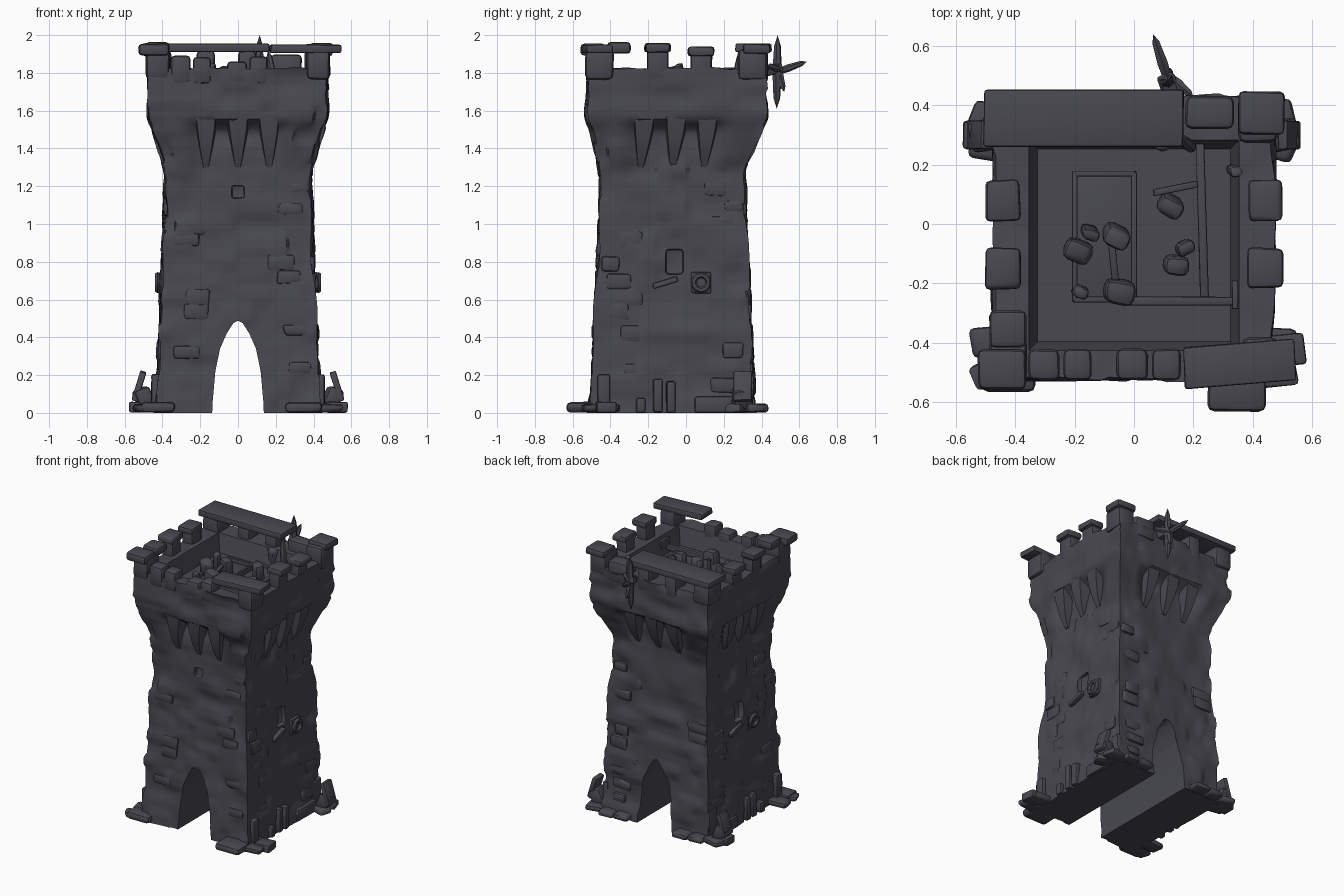
import bpy, bmesh, math, random
from mathutils import Vector, Matrix, Euler, noise

random.seed(4)
old = bpy.data.objects.get("Cube")
if old:
    bpy.data.objects.remove(old, do_unlink=True)

stone = bpy.data.materials.new("dark slate stone")
stone.use_nodes = True
colour = (0.065, 0.065, 0.08, 1)
stone.diffuse_color = colour
stone.node_tree.nodes["Principled BSDF"].inputs["Base Color"].default_value = colour
WALL = [(0, .435), (.1, .428), (.6, .408), (1, .388), (1.3, .382), (2, .382)]


def make(name, bm):
    bmesh.ops.recalc_face_normals(bm, faces=bm.faces)
    me = bpy.data.meshes.new(name)
    bm.to_mesh(me)
    bm.free()
    me.materials.append(stone)
    ob = bpy.data.objects.new(name, me)
    bpy.context.collection.objects.link(ob)
    return ob


def block(name, loc, size, rot=(0, 0, 0), jitter=.08, round_off=.2):
    """Worn stone or timber: a jittered, bevelled box."""
    bm = bmesh.new()
    bmesh.ops.create_cube(bm, size=1)
    for v in bm.verts:
        for i in range(3):
            v.co[i] *= size[i] * (1 - random.uniform(0, jitter))
    bmesh.ops.bevel(bm, geom=bm.edges[:], offset=min(size) * round_off, segments=2,
                    affect='EDGES', profile=.5)
    bm.transform(Matrix.Translation(loc) @ Euler(rot).to_matrix().to_4x4())
    return make(name, bm)


def span(name, x, y, z, **kw):
    """Block given by its extents."""
    ends = (x, y, z)
    return block(name, [(a + b) / 2 for a, b in ends], [b - a for a, b in ends], **kw)


def spindle(name, a, b, radius, sides=6):
    """Pointed blade or spike between two points."""
    a, b = Vector(a), Vector(b)
    bm = bmesh.new()
    bmesh.ops.create_uvsphere(bm, u_segments=sides, v_segments=4, radius=1)
    bm.transform(Matrix.Translation((a + b) / 2)
                 @ (b - a).to_track_quat('Z', 'Y').to_matrix().to_4x4()
                 @ Matrix.Diagonal((radius, radius, (b - a).length / 2, 1)))
    return make(name, bm)


def half_width(z):
    for (z0, w0), (z1, w1) in zip(WALL, WALL[1:]):
        if z <= z1:
            return w0 + (w1 - w0) * (z - z0) / (z1 - z0)


def clamp(v):
    return max(0, min(1, v))


def flare_rise(z):
    return clamp((z - 1.27) / .28)


def centre_y(z):
    return -.072 + .022 * flare_rise(z)


def on_side(k, u, out):
    """Direction (along, outward) of one of four sides as x, y."""
    return [(u, -out), (out, u), (-u, out), (-out, -u)][k]


# Tower body: square loft with coursed stone relief and a hollow top
N, LEVELS, TOP = 34, 68, 1.825
bm = bmesh.new()
rings = []
for j in range(LEVELS + 3):
    z = min(j, LEVELS) * TOP / LEVELS
    ring = []
    for k in range(4):
        for i in range(N):
            t = -1 + 2 * i / N
            ux, uy = on_side(k, t, 1)
            if j > LEVELS:
                w = .355 if j == LEVELS + 1 else .325
                p = (ux * w, uy * w - .072, TOP - .005 if j == LEVELS + 1 else 1.69)
            else:
                rise = flare_rise(z)
                corner = clamp((abs(t) - .45) / .2)
                flare = .088 * (corner * rise + (1 - corner) * clamp((rise - .8) / .2))
                lip = .012 * clamp(1 - abs(z - 1.6) / .08)
                row = int(z / .095)
                col = math.floor((t * .4 + row % 2 * .08) / .17)
                brick = random.Random(k * 999 + row * 37 + col).uniform(-.009, .009)
                rough = noise.noise(Vector((ux * 2.5, uy * 2.5, z * 6))) * .016
                w = half_width(z) + flare + lip + brick + rough
                sag = noise.noise(Vector((ux * 4, uy * 4, 9))) * .02 if j == LEVELS else 0
                p = (ux * w, centre_y(z) + uy * w, z + sag)
            ring.append(bm.verts.new(p))
    rings.append(ring)
for a, b in zip(rings, rings[1:]):
    for i in range(4 * N):
        n = (i + 1) % (4 * N)
        bm.faces.new((a[i], a[n], b[n], b[i]))
bm.faces.new(rings[0])
bm.faces.new(rings[-1])
body = make("tower_body", bm)

# Cutters: arched passage, wall niches
half_arch = [(.14, -.1), (.135, .05), (.12, .22), (.095, .34), (.06, .42), (.025, .475)]
outline = half_arch + [(0, .488)] + [(-x, z) for x, z in reversed(half_arch)]
bm = bmesh.new()
face = bm.faces.new([bm.verts.new((x, -1, z)) for x, z in outline])
ext = bmesh.ops.extrude_face_region(bm, geom=[face])
bmesh.ops.translate(bm, vec=(0, 2, 0), verts=[v for v in ext["geom"] if isinstance(v, bmesh.types.BMVert)])
cutters = [make("passage_cutter", bm)]
for x, y, z, size in ((.41, -.06, .8, (.1, .1, .14)), (-.41, -.04, .8, (.1, .1, .14)),
                      (0, -.46, 1.17, (.07, .06, .07))):
    cutters.append(block("niche_cutter", (x, y, z), size))
for c in cutters:
    mod = body.modifiers.new("cut", 'BOOLEAN')
    mod.operation, mod.object, mod.solver = 'DIFFERENCE', c, 'EXACT'
bpy.context.view_layer.update()
cut_mesh = bpy.data.meshes.new_from_object(body.evaluated_get(bpy.context.evaluated_depsgraph_get()))
body.modifiers.clear()
body.data = cut_mesh
for c in cutters:
    bpy.data.objects.remove(c, do_unlink=True)

# Corbels: tapering teeth below the overhang on every side
for k in range(4):
    for c in (-.17, 0, .165):
        bm = bmesh.new()
        loops = []
        for z, w, out in ((1.3, .018, .385), (1.38, .036, .425), (1.48, .055, .455), (1.58, .07, .47)):
            loop = []
            for u, o in ((-w, .34), (w, .34), (w * .75, out), (-w * .75, out)):
                x, y = on_side(k, c + u, o)
                loop.append(bm.verts.new((x, y + centre_y(z), z)))
            loops.append(loop)
        for a, b in zip(loops, loops[1:]):
            for i in range(4):
                bm.faces.new((a[i], a[i - 1], b[i - 1], b[i]))
        bm.faces.new(loops[0])
        bm.faces.new(loops[-1])
        make("corbel", bm)

# Slightly protruding wall stones
for k in range(4):
    for n in range(12):
        z = .14 + n * .095 + random.uniform(-.02, .02)
        u = random.choice((-1, 1)) * random.uniform(.2, .33)
        x, y = on_side(k, u, half_width(z) - .018)
        block("wall_stone", (x, y + centre_y(z), z), (random.uniform(.1, .18), .055, random.uniform(.06, .11)),
              rot=(0, 0, k * math.pi / 2), jitter=.2, round_off=.3)

# Side merlons with cap stones, on both sides
for s in (-1, 1):
    for y0, y1, top in ((-.21, -.09, 1.96), (.02, .14, 1.94)):
        span("side_merlon", sorted((s * .385, s * .48)), (y0, y1), (1.76, top - .02), jitter=.12)
        span("side_merlon_cap", sorted((s * .38, s * .505)), (y0 - .015, y1 + .015), (top - .055, top),
             jitter=.15, round_off=.3)
    span("front_corner_merlon", sorted((s * .36, s * .49)), (-.535, -.38), (1.76, 1.93))
    span("back_corner_merlon", sorted((s * .35, s * .49)), (.27, .435), (1.76, 1.93))
span("front_corner_cap", (-.53, -.36), (-.56, -.42), (1.89, 1.955), round_off=.3)
span("front_corner_cap", (-.49, -.36), (-.42, -.29), (1.9, 1.965), round_off=.3)
span("back_corner_cap", (.35, .51), (.3, .45), (1.9, 1.955), round_off=.3)
# Front and back merlons, with long lintel slabs
for x0, x1 in ((-.36, -.25), (-.24, -.14), (-.06, .05), (.06, .16)):
    span("front_merlon", (x0, x1), (-.53, -.42), (1.74, 1.89 + random.uniform(-.03, .02)))
for x0, x1 in ((-.22, -.12), (0, .1)):
    span("back_merlon", (x0, x1), (.3, .43), (1.74, 1.92))
span("back_low_merlon", (.17, .34), (.32, .435), (1.74, 1.9))
span("front_lintel", (.16, .55), (-.545, -.4), (1.905, 1.95), rot=(0, 0, .08))
span("back_lintel", (-.51, .17), (.26, .455), (1.91, 1.955), jitter=.02)

# Roof deck: hatch, beams and debris
span("hatch", (-.2, 0), (-.25, .17), (1.68, 1.705), jitter=.02)
for x in (-.2, 0):
    span("hatch_rail", (x - .01, x + .01), (-.26, .18), (1.69, 1.73))
for y in (.17, -.255):
    span("hatch_rail", (-.21, .01), (y - .01, y + .01), (1.69, 1.73))
span("long_beam", (.215, .245), (-.27, .3), (1.69, 1.75), rot=(.05, 0, .03))
span("cross_beam", (-.03, .35), (-.275, -.245), (1.71, 1.75))
span("end_post", (.33, .355), (-.29, -.19), (1.69, 1.8))
for x, y, sx, sz in ((.12, .06, .1, .14), (.14, -.14, .1, .12), (.17, -.08, .07, .1),
                     (-.06, -.04, .1, .17), (-.05, -.23, .12, .15), (-.19, -.09, .11, .14),
                     (-.15, -.03, .06, .18), (.34, .18, .05, .16), (-.18, -.23, .06, .1),
                     (.09, .28, .08, .16)):
    block("debris", (x, y, 1.68 + sz / 2), (sx, sx * .75, sz),
          rot=(.1, .1, random.uniform(-.6, .6)), jitter=.25, round_off=.3)
block("fallen_plank", (-.07, -.12, 1.78), (.025, .2, .02), rot=(.2, 0, .1))
block("broken_plank", (.14, .12, 1.77), (.16, .025, .025), rot=(0, .2, .2))
spindle("deck_spike", (.2, .25, 1.68), (.16, .29, 1.92), .022)

# Broken blades hanging off the back
spindle("upright_blade", (.11, .48, 1.61), (.115, .485, 2.0), .026)
spindle("outward_blade", (.13, .44, 1.79), (.065, .64, 1.86), .02)
spindle("short_blade", (.12, .52, 1.7), (.1, .47, 1.88), .022)
spindle("side_blade", (.2, .43, 1.84), (.09, .52, 1.81), .02)
block("blade_mount", (.12, .46, 1.82), (.06, .1, .05), rot=(.3, .2, .4))

# Iron rings beside the side niches
for s, y in ((1, .08), (-1, -.18)):
    bpy.ops.mesh.primitive_torus_add(major_segments=10, minor_segments=6, major_radius=.04,
                                     minor_radius=.016, location=(s * .425, y, .69),
                                     rotation=(0, math.pi / 2, 0))
    ring = bpy.context.object
    ring.name = "wall_ring"
    ring.data.materials.append(stone)
    block("ring_mount", (s * .395, y, .69), (.05, .11, .12))
    block("niche_sill", (s * .4, y - s * .19, .69), (.05, .14, .03), rot=(s * .3, 0, 0))

# Rubble round the foot, leaving the passage clear
for s in (-1, 1):
    for y in (.36, .27, -.5, -.4):
        block("foot_rubble", (s * .48, y, .025), (.16, .12, .05), rot=(0, 0, random.uniform(-.4, .4)),
              jitter=.3, round_off=.35)
    block("leaning_slab", (s * .525, .3, .14), (.035, .1, .17), rot=(0, s * -.3, 0))
    block("leaning_stone", (s * .5, .3, .08), (.09, .11, .11), rot=(0, s * .4, .2))
    span("corner_stone", sorted((s * .4, s * .46)), (-.47, -.4), (.02, .21))
    for y, h in ((-.15, .18), (-.08, .17), (-.24, .08)):
        block("foot_stone", (s * .435, y, h / 2), (.05, .05, h), rot=(0, 0, s * .1))
    span("foot_slab", sorted((s * .39, s * .46)), (.04, .27), (.0, .09))
    span("upright_slab", sorted((s * .39, s * .435)), (.25, .35), (.06, .22))
    for x in (.24, .36):
        block("back_rubble", (s * x, .375, .025), (.13, .13, .05), jitter=.25, round_off=.35)
span("front_right_rock", (.24, .45), (-.637, -.47), (0, .06), jitter=.12, round_off=.4)
span("front_left_rock", (-.52, -.33), (-.57, -.44), (0, .06), jitter=.12, round_off=.4)
span("side_rock", (.46, .58), (-.48, -.37), (0, .06), rot=(0, 0, .1))
span("side_rock", (-.58, -.46), (.25, .35), (0, .06))

# Smooth shading that keeps hard edges
bpy.ops.object.select_all(action='DESELECT')
for ob in bpy.context.collection.objects:
    if ob.type == 'MESH' and ob.data.materials and ob.data.materials[0] == stone:
        ob.select_set(True)
        bpy.context.view_layer.objects.active = ob
bpy.ops.object.shade_smooth_by_angle(angle=math.radians(42))
